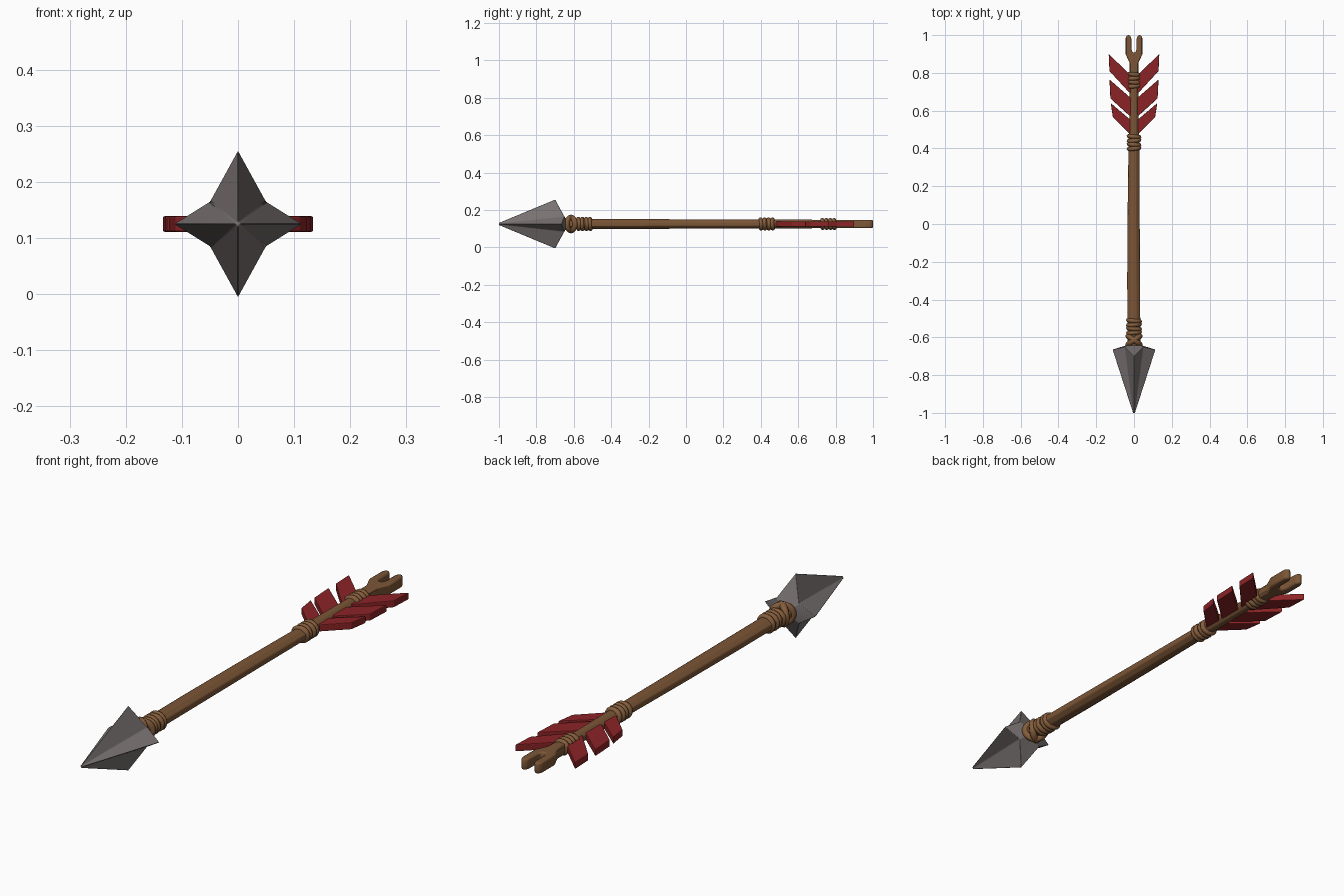
import bpy, bmesh, math
from mathutils import Vector

if "Cube" in bpy.data.objects:
    bpy.data.objects.remove(bpy.data.objects["Cube"])

ZC = 0.125  # height of the arrow's axis

def mat(name, rgb):
    m = bpy.data.materials.new(name)
    m.diffuse_color = (*rgb, 1)
    m.use_nodes = True
    m.node_tree.nodes["Principled BSDF"].inputs["Base Color"].default_value = m.diffuse_color
    return m

WOOD = mat("wood brown", (0.20, 0.093, 0.037))
CORD = mat("cord brown", (0.23, 0.108, 0.044))
STEEL = mat("stone grey", (0.19, 0.165, 0.165))
RED = mat("feather red", (0.26, 0.017, 0.019))

def build(name, bm, material, bevel=0, segs=2):
    bmesh.ops.recalc_face_normals(bm, faces=bm.faces)
    me = bpy.data.meshes.new(name)
    bm.to_mesh(me)
    bm.free()
    ob = bpy.data.objects.new(name, me)
    bpy.context.collection.objects.link(ob)
    me.materials.append(material)
    if bevel:
        b = ob.modifiers.new("bevel", 'BEVEL')
        b.width, b.segments, b.limit_method = bevel, segs, 'ANGLE'
        b.angle_limit = math.radians(25)
    return ob

def smooth(ob, deg):
    bpy.ops.object.select_all(action='DESELECT')
    ob.select_set(True)
    bpy.context.view_layer.objects.active = ob
    bpy.ops.object.shade_smooth_by_angle(angle=math.radians(deg))

def plate(name, outline, thick, material, bevel):
    """Flat outline in x/y, thickened around the axis height."""
    bm = bmesh.new()
    f = bm.faces.new([bm.verts.new((x, y, ZC - thick / 2)) for x, y in outline])
    up = bmesh.ops.extrude_face_region(bm, geom=[f])
    bmesh.ops.translate(bm, vec=(0, 0, thick),
                        verts=[v for v in up["geom"] if isinstance(v, bmesh.types.BMVert)])
    return build(name, bm, material, bevel)

# Arrowhead: four-pointed star section tapering to the tip
bm = bmesh.new()
star = []
for k in range(4):
    a = k * math.pi / 2
    c, s = round(math.cos(a)), round(math.sin(a))
    star.append((0.114 * c, 0.131 * s, -0.665 if c else -0.70))
    d = a + math.pi / 4
    star.append((math.copysign(0.05, math.cos(d)), math.copysign(0.04, math.sin(d)), -0.65))
tip = [bm.verts.new((x * 0.05, -1.0, ZC + z * 0.05)) for x, z, y in star]
rim = [bm.verts.new((x, y, ZC + z)) for x, z, y in star]
back = bm.verts.new((0, -0.63, ZC))
bm.faces.new(tip)
for i in range(8):
    j = (i + 1) % 8
    bm.faces.new((tip[i], tip[j], rim[j], rim[i]))
    bm.faces.new((rim[i], rim[j], back))
head = build("arrowhead", bm, STEEL, 0.006)
smooth(head, 25)

# Shaft: eight-sided, slightly tapering and uneven
bm = bmesh.new()
rings = []
for y, rx, rz, dx in [(-0.66, .034, .026, 0), (-0.3, .034, .026, -.002), (0.05, .032, .025, -.002),
                      (0.42, .029, .024, 0), (0.6, .024, .023, 0), (0.87, .024, .022, 0)]:
    k = 1 / math.cos(math.pi / 8)
    rings.append([bm.verts.new((dx + rx * k * math.cos((i + .5) * math.pi / 4), y,
                                ZC + rz * k * math.sin((i + .5) * math.pi / 4))) for i in range(8)])
for a, b in zip(rings, rings[1:]):
    for i in range(8):
        bm.faces.new((a[i], a[(i + 1) % 8], b[(i + 1) % 8], b[i]))
bm.faces.new(rings[0])
bm.faces.new(rings[-1])
build("shaft", bm, WOOD, 0.004)

# Forked nock at the rear
half = [(.022, .80), (.022, .85), (.045, .90), (.045, .985), (.036, 1.0), (.023, 1.0),
        (.014, .985), (.014, .925), (.007, .908)]
nock = plate("nock", half + [(-x, y) for x, y in reversed(half)], 0.044, WOOD, 0.009)
smooth(nock, 40)

# Feather barbs: root front, root back, tip back, tip front
BARBS = [[(.015, .685), (.015, .785), (.134, .90), (.13, .81)],
         [(.015, .565), (.015, .665), (.13, .765), (.125, .665)],
         [(.015, .47), (.015, .548), (.123, .64), (.112, .565)]]
for side, word in ((1, "right"), (-1, "left")):
    for n, barb in enumerate(BARBS):
        plate(f"feather_{word}_{n + 1}", [(side * x, y) for x, y in barb], 0.028, RED, 0.003)

def ring(name, y, r, minor, turn=0, tilt=0, sx=1):
    bpy.ops.mesh.primitive_torus_add(major_segments=24, minor_segments=8, major_radius=r,
                                     minor_radius=minor, location=(0, y, ZC),
                                     rotation=(math.pi / 2 + tilt, 0, turn))
    ob = bpy.context.object
    ob.name = name
    ob.scale = (sx, 1, 1)
    ob.data.materials.append(CORD)
    smooth(ob, 60)

# Cord bindings
for word, y0, r in (("head", -0.575, .027), ("front", 0.40, .024), ("rear", 0.73, .021)):
    for i in range(4):
        ring(f"{word}_binding_{i + 1}", y0 + i * 0.021, r, 0.0115, (-1) ** i * 0.09, 0.05, 1.1)

# Crossed cord knot behind the head
for n, turn in enumerate((0.6, -0.6)):
    ring(f"crossed_knot_{n + 1}", -0.615, 0.036, 0.014, turn, 0, 1.05)
